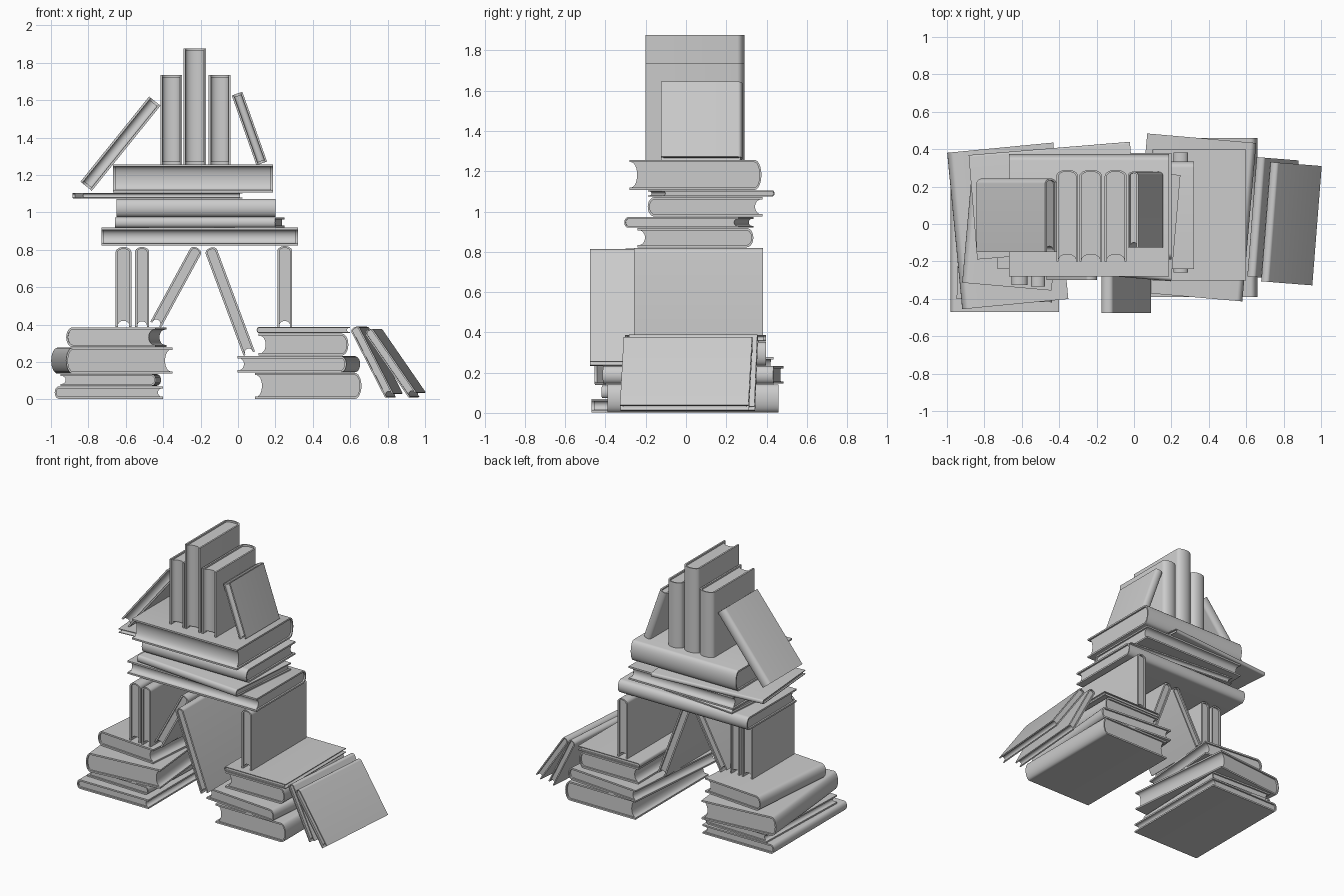
import bpy, bmesh
from math import sin, cos, pi, radians
from mathutils import Vector, Matrix

if "Cube" in bpy.data.objects:
    bpy.data.objects.remove(bpy.data.objects["Cube"])


def prism(name, profile, length, matrix):
    """Extrude a closed (u, t) outline along the book's spine direction."""
    bm = bmesh.new()
    face = bm.faces.new([bm.verts.new((u, -length / 2, t)) for u, t in profile])
    ext = bmesh.ops.extrude_face_region(bm, geom=[face])
    verts = [v for v in ext["geom"] if isinstance(v, bmesh.types.BMVert)]
    bmesh.ops.translate(bm, verts=verts, vec=(0, length, 0))
    bmesh.ops.recalc_face_normals(bm, faces=bm.faces)
    mesh = bpy.data.meshes.new(name)
    bm.to_mesh(mesh)
    bm.free()
    mesh.shade_smooth()
    mesh.set_sharp_from_angle(angle=radians(35))
    ob = bpy.data.objects.new(name, mesh)
    ob.matrix_world = matrix
    bpy.context.collection.objects.link(ob)


def arc(u, depth, half, n=12):
    """Half-ellipse from top to bottom, bulging towards -u."""
    return [(u - depth * sin(pi * i / n), half * cos(pi * i / n)) for i in range(n + 1)]


def book(name, width, height, thick, centre, fore, spine):
    """fore: direction from spine to fore edge, spine: direction along the spine."""
    x, y = Vector(fore).normalized(), Vector(spine).normalized()
    z = x.cross(y)
    m = Matrix((x, y, z)).transposed().to_4x4()
    m.translation = Vector(centre)
    c = min(0.012, thick * 0.17)
    h, w = thick / 2, width / 2
    d = min(0.35 * thick, 0.035)
    # wrapped cover with rounded spine
    outer = arc(-w + d, d, h)
    inner = arc(-w + d, d - c * 0.8, h - c)
    cover = [(w, h)] + outer + [(w, -h), (w, -h + c)] + inner[::-1] + [(w, h - c)]
    prism(name + "_cover", cover, height, m)
    # page block with hollow fore edge
    hollow = arc(w - 0.008, min(0.3 * thick, 0.03), h - c)
    pages = inner + hollow[::-1]
    prism(name + "_pages", pages, height - 0.024, m)


def lying(name, cx, cy, z0, z1, width, height, turn):
    """Flat book; turn is the heading of the fore edge in degrees."""
    a = radians(turn)
    book(name, width, height, z1 - z0, (cx, cy, (z0 + z1) / 2),
         (cos(a), sin(a), 0), (-sin(a), cos(a), 0))


def propped(name, top, bottom, thick, y0, y1):
    """Book with its spine upwards, lying along y; top/bottom are (x, z)."""
    t, b = Vector((top[0], 0, top[1])), Vector((bottom[0], 0, bottom[1]))
    c = (t + b) / 2
    c.y = (y0 + y1) / 2
    book(name, (t - b).length, y1 - y0, thick, c, b - t, (0, 1, 0))


def upright(name, top, bottom, thick, y0, y1):
    """Book standing on its end with the spine to the back."""
    t, b = Vector((top[0], 0, top[1])), Vector((bottom[0], 0, bottom[1]))
    c = (t + b) / 2
    c.y = (y0 + y1) / 2
    book(name, y1 - y0, (t - b).length, thick, c, (0, -1, 0), t - b)


# left base stack
lying("left_base_book_1", -0.69, -0.045, 0.003, 0.07, 0.58, 0.85, 0)
lying("left_base_book_2", -0.68, -0.02, 0.073, 0.135, 0.51, 0.78, 178)
lying("left_base_book_3", -0.675, -0.01, 0.138, 0.277, 0.57, 0.84, 5.5)
lying("left_base_book_4", -0.65, 0.004, 0.28, 0.385, 0.48, 0.68, -5)

# right base stack
lying("right_base_book_1", 0.375, 0.035, 0.003, 0.142, 0.57, 0.85, 180)
lying("right_base_book_2", 0.325, 0.035, 0.145, 0.232, 0.585, 0.85, 175)
lying("right_base_book_3", 0.35, 0.047, 0.235, 0.352, 0.48, 0.70, 180)
lying("right_base_book_4", 0.35, 0.047, 0.355, 0.387, 0.50, 0.70, 0)

# books leaning against the right stack
r = Matrix.Rotation(radians(-4.5), 3, 'Z')
for i, (w, c, u) in enumerate([(0.41, (0.74, 0.03, 0.203), (35, 0, -68)),
                               (0.423, (0.838, 0.002, 0.198), (45, 0, -65))]):
    book(f"side_leaning_book_{i + 1}", w, 0.64, 0.05, c,
         r @ Vector(u), r @ Vector((0, 1, 0)))

# supports between base stacks and upper stack
propped("left_support_book_1", (-0.612, 0.815), (-0.612, 0.387), 0.085, -0.325, 0.165)
propped("left_support_book_2", (-0.513, 0.815), (-0.513, 0.387), 0.075, -0.335, 0.165)
propped("left_brace_book", (-0.217, 0.81), (-0.44, 0.40), 0.065, -0.3, 0.19)
propped("right_brace_book", (-0.15, 0.81), (0.06, 0.245), 0.065, -0.477, 0.2)
propped("right_support_book", (0.25, 0.82), (0.25, 0.388), 0.08, -0.258, 0.382)

# upper stack
lying("upper_book_1", -0.205, 0.047, 0.822, 0.918, 0.575, 1.05, -90)
lying("upper_book_2", -0.205, 0.015, 0.92, 0.972, 0.57, 0.86, 85)
lying("upper_book_3", -0.225, 0.095, 0.975, 1.072, 0.57, 0.85, 90)
lying("upper_book_4", -0.43, 0.125, 1.075, 1.105, 0.56, 0.865, -85.3)
lying("upper_book_5", -0.24, 0.047, 1.107, 1.257, 0.655, 0.855, -90)

# standing row on top
for i, (x, top, t) in enumerate([(-0.357, 1.735, 0.117), (-0.231, 1.877, 0.122),
                                 (-0.098, 1.735, 0.117)]):
    upright(f"standing_book_{i + 1}", (x, top), (x, 1.257), t, -0.2, 0.29)
upright("top_left_leaning_book", (-0.445, 1.595), (-0.812, 1.14), 0.078, -0.15, 0.243)
upright("top_right_leaning_book", (-0.005, 1.635), (0.127, 1.262), 0.06, -0.125, 0.28)
